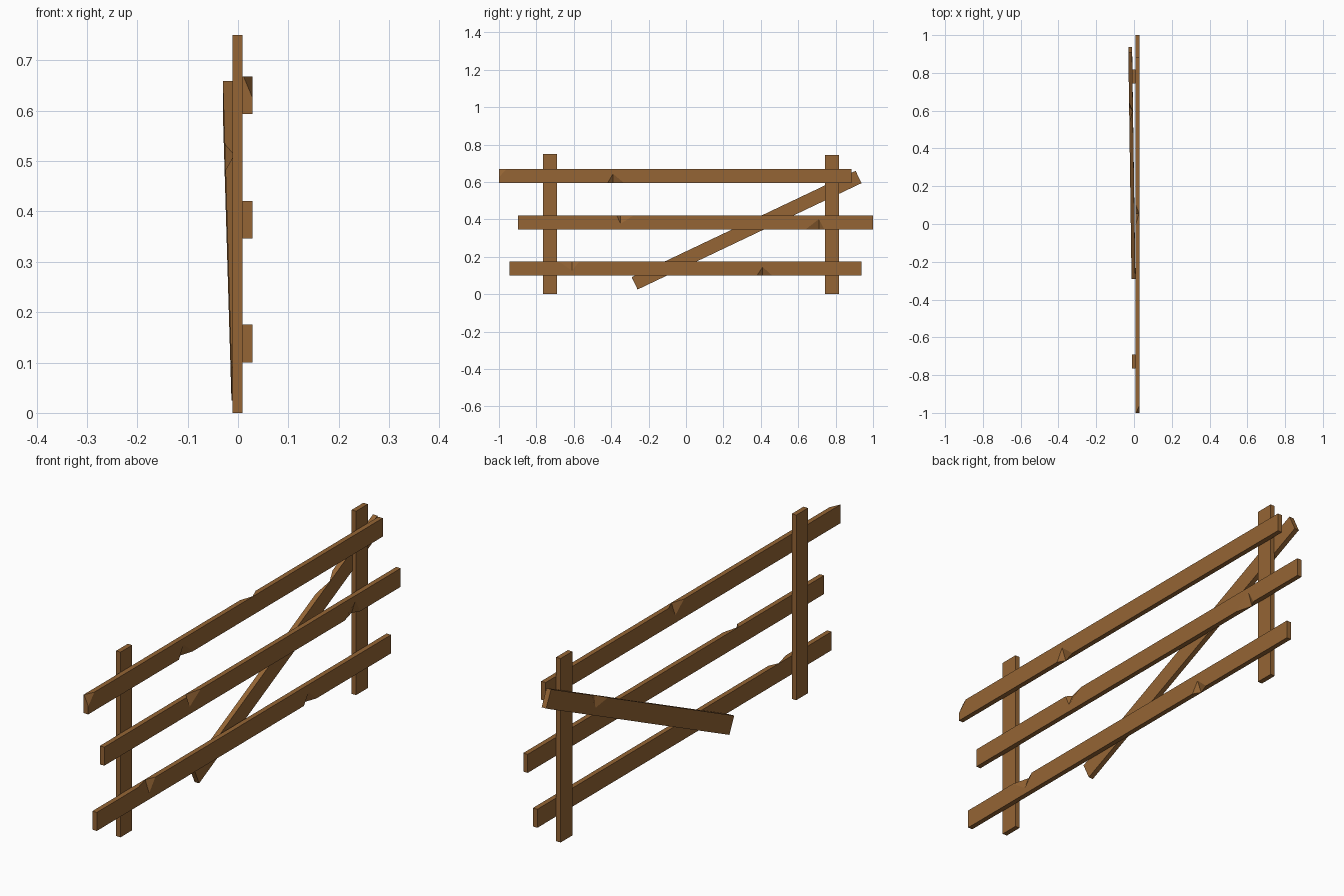
import bpy, bmesh, math
from mathutils import Vector, Matrix

if "Cube" in bpy.data.objects:
    bpy.data.objects.remove(bpy.data.objects["Cube"])

wood = bpy.data.materials.new("brown_wood")
wood.diffuse_color = (0.30, 0.13, 0.035, 1)
wood.use_nodes = True
wood.node_tree.nodes["Principled BSDF"].inputs["Base Color"].default_value = wood.diffuse_color


def board(name, x, y, z, chips=()):
    """Box plank from (min, max) ranges, with splinter chips along its long (y) edges."""
    me = bpy.data.meshes.new(name)
    bm = bmesh.new()
    bmesh.ops.create_cube(bm, size=1)
    for v in bm.verts:
        v.co = [r[0] if c < 0 else r[1] for r, c in zip((x, y, z), v.co)]
    bm.to_mesh(me)
    bm.free()
    ob = bpy.data.objects.new(name, me)
    bpy.context.collection.objects.link(ob)
    for chip in chips:
        cut_chip(ob, x, z, *chip)
    me.materials.append(wood)
    return ob


def cut_chip(ob, x, z, sx, sz, lo, mid, hi, depth, across=0.018):
    """V notch on the edge at side sx (+1 = +x) and sz (+1 = top)."""
    ex = x[1] if sx > 0 else x[0]
    ez = z[1] if sz > 0 else z[0]
    pts = [Vector(p) for p in ((ex, lo, ez), (ex, hi, ez),
                               (ex, mid, ez - sz * depth), (ex - sx * across, mid, ez))]
    groove = (pts[2] + pts[3]) / 2
    bm = bmesh.new()
    for p in pts:
        bm.verts.new(groove + (p - groove) * 2)
    bmesh.ops.convex_hull(bm, input=bm.verts[:])
    bmesh.ops.recalc_face_normals(bm, faces=bm.faces[:])
    me = bpy.data.meshes.new("chip_cutter")
    bm.to_mesh(me)
    bm.free()
    cutter = bpy.data.objects.new("chip_cutter", me)
    cutter.hide_render = True
    bpy.context.collection.objects.link(cutter)
    mod = ob.modifiers.new("chip", 'BOOLEAN')
    mod.operation = 'DIFFERENCE'
    mod.solver = 'EXACT'
    mod.object = cutter
    bpy.context.view_layer.objects.active = ob
    bpy.ops.object.modifier_apply(modifier=mod.name)
    bpy.data.objects.remove(cutter)


# Posts
PX = (-0.011, 0.009)
board("near_post", PX, (-0.765, -0.69), (0, 0.75))
board("far_post", PX, (0.743, 0.818), (0, 0.745))

# Horizontal rails on the +x side
RX = (0.009, 0.029)
board("top_rail", RX, (-1.0, 0.885), (0.593, 0.668), [
    (1, 1, -1.04, -1.0, -0.96, 0.043),
    (1, -1, -0.42, -0.39, -0.33, 0.05),
    (-1, 1, 0.0, 0.055, 0.10, 0.045)])
board("middle_rail", RX, (-0.897, 1.0), (0.346, 0.421), [
    (1, 1, -0.37, -0.35, -0.28, 0.045),
    (1, -1, 0.64, 0.71, 0.74, 0.055)])
board("bottom_rail", RX, (-0.945, 0.938), (0.10, 0.175), [
    (1, 1, -0.68, -0.61, -0.57, 0.05),
    (1, -1, 0.38, 0.41, 0.46, 0.045)])

# Loose diagonal brace leaning on the -x side
L = 1.325
brace = board("diagonal_brace", (-0.01, 0.01), (-L / 2, L / 2), (-0.0365, 0.0365), [
    (-1, 1, 0.25, 0.32, 0.37, 0.045),
    (1, -1, 0.10, 0.16, 0.20, 0.04)])
brace.data.transform(Matrix.Translation((-0.0115, 0.324, 0.342))
                     @ Matrix.Rotation(math.radians(25.4), 4, 'X')
                     @ Matrix.Rotation(math.asin(0.017 / L), 4, 'Z'))
